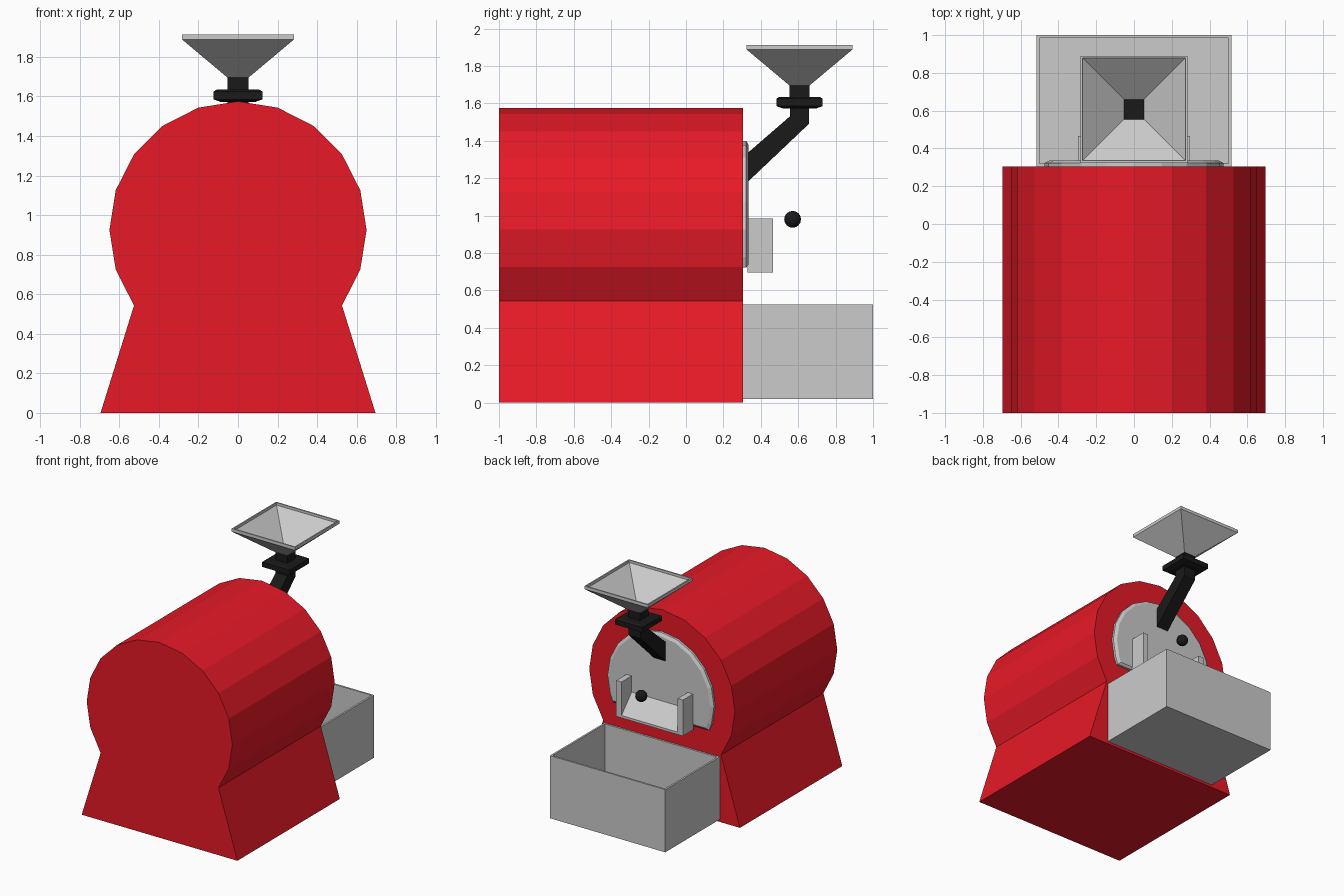
import bpy, bmesh
from math import sin, cos, radians

if "Cube" in bpy.data.objects:
    bpy.data.objects.remove(bpy.data.objects["Cube"])


def material(name, color):
    m = bpy.data.materials.new(name)
    m.diffuse_color = color
    m.use_nodes = True
    m.node_tree.nodes["Principled BSDF"].inputs["Base Color"].default_value = m.diffuse_color
    return m


RED = material("red_paint", (0.8, 0.01, 0.02, 1))
BLACK = material("black_metal", (0.01, 0.01, 0.01, 1))


def loft(name, rings, mat=None):
    """Skin a list of equal-length point rings and cap both ends."""
    bm = bmesh.new()
    loops = [[bm.verts.new(p) for p in ring] for ring in rings]
    for a, b in zip(loops, loops[1:]):
        for i in range(len(a)):
            j = (i + 1) % len(a)
            bm.faces.new((a[i], a[j], b[j], b[i]))
    bm.faces.new(loops[0])
    bm.faces.new(loops[-1])
    bmesh.ops.recalc_face_normals(bm, faces=bm.faces)
    mesh = bpy.data.meshes.new(name)
    bm.to_mesh(mesh)
    bm.free()
    obj = bpy.data.objects.new(name, mesh)
    bpy.context.collection.objects.link(obj)
    if mat:
        mesh.materials.append(mat)
    return obj


def rect(hx, hy, z, cy):
    return [(-hx, cy - hy, z), (hx, cy - hy, z), (hx, cy + hy, z), (-hx, cy + hy, z)]


def along_y(profile, y):
    return [(x, y, z) for x, z in profile]


def along_x(name, profile, x0, x1, mat=None):
    return loft(name, [[(x, y, z) for y, z in profile] for x in (x0, x1)], mat)


def arc(r, start, end):
    return [(r * cos(radians(a)), 0.925 + r * sin(radians(a)))
            for a in range(start, end + 1, 18)]


# Drum housing with flared foot
body = arc(0.65, -36, 216) + [(-0.695, 0), (0.695, 0)]
loft("drum_housing", [along_y(body, -1), along_y(body, 0.305)], RED)


# Bevelled round front plate, cut flat at the bottom
def plate(r, bottom):
    x = (r * r - (0.925 - bottom) ** 2) ** 0.5
    return arc(r, -18, 198) + [(-x, bottom), (x, bottom)]


loft("drum_plate", [along_y(plate(0.475, 0.722), 0.30),
                    along_y(plate(0.475, 0.722), 0.322),
                    along_y(plate(0.45, 0.74), 0.335)])

# Open collecting tray
loft("collecting_tray", [rect(0.515, 0.3475, 0.02, 0.6525),
                         rect(0.515, 0.3475, 0.525, 0.6525),
                         rect(0.50, 0.3325, 0.525, 0.6525),
                         rect(0.50, 0.3325, 0.035, 0.6525)])

# Discharge chute: sloping floor between two cheeks
along_x("chute_floor", [(0.33, 0.695), (0.465, 0.695), (0.465, 0.715), (0.33, 0.86)],
        -0.26, 0.26)
for side, label in ((-1, "left"), (1, "right")):
    along_x("chute_cheek_" + label,
            [(0.33, 0.695), (0.465, 0.695), (0.465, 0.985), (0.33, 0.985)],
            side * 0.25, side * 0.297)

# Door knob
bpy.ops.mesh.primitive_uv_sphere_add(segments=16, ring_count=8, radius=0.045,
                                     location=(0, 0.57, 0.98))
knob = bpy.context.object
knob.name = "door_knob"
knob.data.materials.append(BLACK)

# Bent feed pipe, collar and neck
along_x("feed_pipe", [(0.33, 1.18), (0.657, 1.49), (0.657, 1.59), (0.555, 1.59),
                      (0.555, 1.53), (0.33, 1.335)], -0.053, 0.053, BLACK)
CY = 0.607
loft("pipe_collar", [rect(h, h, z, CY) for h, z in
                     ((0.09, 1.573), (0.123, 1.585), (0.123, 1.625), (0.108, 1.635))], BLACK)
loft("hopper_neck", [rect(0.053, 0.053, z, CY) for z in (1.62, 1.71)], BLACK)

# Hollow hopper with a short vertical rim
loft("hopper", [rect(h, h, z, CY) for h, z in
                ((0.053, 1.695), (0.283, 1.888), (0.283, 1.913),
                 (0.272, 1.913), (0.272, 1.893), (0.048, 1.705))])
